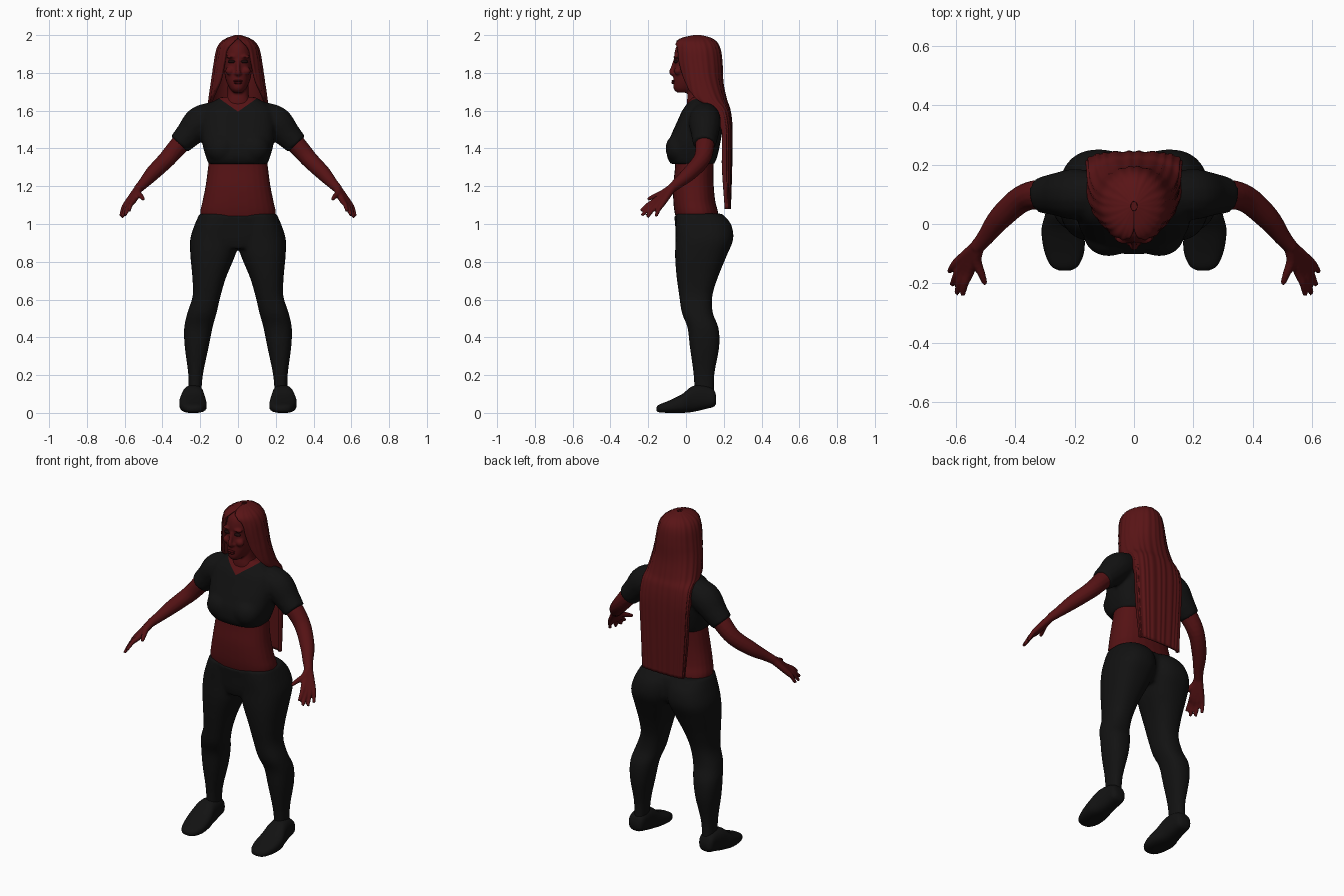
import bpy
import bmesh
from math import sin, cos, pi, copysign
from mathutils import Vector

cube = bpy.data.objects.get("Cube")
if cube:
    bpy.data.objects.remove(cube)


def material(name, r, g, b):
    mat = bpy.data.materials.new(name)
    mat.use_nodes = True
    mat.diffuse_color = (r, g, b, 1)
    bsdf = mat.node_tree.nodes["Principled BSDF"]
    bsdf.inputs["Base Color"].default_value = (r, g, b, 1)
    bsdf.inputs["Roughness"].default_value = 0.8
    return mat


skin = material("dark red skin", .09, .006, .007)
hair_red = material("dark red hair", .1, .007, .008)
lip_red = material("lip red", .06, .003, .004)
cloth = material("black cloth", .006, .006, .006)
eye_dark = material("eye shadow", .012, .003, .003)


def spline(keys, steps=5):
    """Smooth interpolation through tuples of any length."""
    out = []
    for i in range(len(keys) - 1):
        quad = [Vector(keys[min(max(i + k, 0), len(keys) - 1)]) for k in (-1, 0, 1, 2)]
        a, b, c, d = quad
        for s in range(steps):
            t = s / steps
            out.append(b + (c - a) * (t / 2) + (a * 2 - b * 5 + c * 4 - d) * (t * t / 2)
                       + (b * 3 - a - c * 3 + d) * (t ** 3 / 2))
    return out + [Vector(keys[-1])]


def skin_rings(bm, rings, both=False):
    """Bridge equal rings of points and cap the ends; optionally mirror in x."""
    for side in ((1, -1) if both else (1,)):
        loops = [[bm.verts.new((p[0] * side, p[1], p[2])) for p in ring] for ring in rings]
        n = len(loops[0])
        for lo, hi in zip(loops, loops[1:]):
            for i in range(n):
                j = (i + 1) % n
                bm.faces.new((lo[i], lo[j], hi[j], hi[i]))
        bm.faces.new(loops[0])
        bm.faces.new(loops[-1])


def loft(bm, keys, both=False, along_y=False, power=.85, n=28):
    """Rounded sections given as position, then low and high extents."""
    rings = []
    for h, a0, a1, b0, b1 in spline(keys):
        ring = []
        for i in range(n):
            c, s = cos(2 * pi * i / n), sin(2 * pi * i / n)
            a = (a0 + a1) / 2 + (a1 - a0) / 2 * copysign(abs(c) ** power, c)
            b = (b0 + b1) / 2 + (b1 - b0) / 2 * copysign(abs(s) ** power, s)
            ring.append((a, h, b) if along_y else (a, b, h))
        rings.append(ring)
    skin_rings(bm, rings, both)


def trunk(bm, keys, **options):
    """Centred loft: height, half width, front, back."""
    loft(bm, [(z, -w, w, f, b) for z, w, f, b in keys], **options)


def tube(bm, keys, both=True, n=14):
    """Round limb through points with radii."""
    pts = spline(keys)
    rings = []
    for i, p in enumerate(pts):
        tangent = (pts[min(i + 1, len(pts) - 1)] - pts[max(i - 1, 0)]).to_3d()
        u = tangent.cross(Vector((0, 0, 1))).normalized()
        v = tangent.cross(u).normalized()
        rings.append([p.to_3d() + (u * cos(2 * pi * k / n) + v * sin(2 * pi * k / n)) * p[3]
                      for k in range(n)])
    skin_rings(bm, rings, both)


def ball(bm, x, y, z, rx, ry, rz, both=True):
    for side in ((1, -1) if both else (1,)):
        made = bmesh.ops.create_uvsphere(bm, u_segments=20, v_segments=12, radius=1)["verts"]
        for v in made:
            v.co = (side * x + v.co.x * rx, y + v.co.y * ry, z + v.co.z * rz)


def finish(name, bm, mats, voxel=None, smooth=4):
    bmesh.ops.recalc_face_normals(bm, faces=bm.faces)
    for f in bm.faces:
        f.smooth = True
    mesh = bpy.data.meshes.new(name)
    bm.to_mesh(mesh)
    bm.free()
    obj = bpy.data.objects.new(name, mesh)
    bpy.context.collection.objects.link(obj)
    for m in mats:
        mesh.materials.append(m)
    if voxel:
        # fuse the overlapping pieces into one soft surface
        fuse = obj.modifiers.new("fuse", "REMESH")
        fuse.mode = "VOXEL"
        fuse.voxel_size = voxel
        fuse.use_smooth_shade = True
        relax = obj.modifiers.new("relax", "SMOOTH")
        relax.iterations = smooth
    return obj


# Body: torso, neck and head
bm = bmesh.new()
trunk(bm, [(1, .19, -.045, .17), (1.06, .2, -.06, .17), (1.12, .188, -.067, .155),
           (1.2, .172, -.068, .147), (1.28, .161, -.06, .145), (1.38, .15, -.05, .15),
           (1.5, .15, -.02, .16)])
trunk(bm, [(1.55, .09, .01, .14), (1.64, .07, .005, .14), (1.69, .056, .01, .125),
           (1.78, .055, .02, .12)])
trunk(bm, [(1.695, .022, -.045, .03), (1.715, .042, -.065, .07), (1.755, .062, -.067, .12),
           (1.8, .072, -.065, .15), (1.85, .078, -.061, .165), (1.9, .078, -.062, .165),
           (1.95, .06, -.045, .14), (1.98, .03, 0, .1)], power=.95)
# Nose, brows and cheeks
tube(bm, [(0, -.057, 1.87, .009), (0, -.07, 1.83, .01), (0, -.077, 1.803, .013),
          (0, -.066, 1.788, .009)], both=False)
ball(bm, .012, -.067, 1.797, .009, .01, .008)
ball(bm, .034, -.05, 1.885, .03, .017, .009)
ball(bm, .042, -.042, 1.81, .025, .022, .022)
# Arms, fingers and thumbs
tube(bm, [(.17, .1, 1.55, .06), (.3, .1, 1.43, .052), (.375, .085, 1.345, .046),
          (.45, .02, 1.27, .04), (.5, -.045, 1.215, .029), (.53, -.08, 1.185, .024)])
wrist = (.522, -.07, 1.195, .022)
fingers = [((.552, -.16, 1.125), (.576, -.238, 1.07)),
           ((.566, -.153, 1.115), (.597, -.234, 1.045)),
           ((.579, -.142, 1.11), (.612, -.205, 1.036)),
           ((.59, -.125, 1.108), (.621, -.16, 1.04))]
for knuckle, tip in fingers:
    middle = Vector(knuckle).lerp(Vector(tip), .5) + Vector((.003, 0, .006))
    tube(bm, [wrist, (*knuckle, .016), (*middle, .012), (*tip, .009)])
tube(bm, [wrist, (.53, -.12, 1.165, .018), (.512, -.17, 1.145, .013), (.5, -.203, 1.13, .009)])
finish("body", bm, [skin], voxel=.006, smooth=2)

# Eyes and lips
bm = bmesh.new()
ball(bm, .034, -.054, 1.86, .02, .011, .009)
finish("eyes", bm, [eye_dark])
bm = bmesh.new()
ball(bm, 0, -.066, 1.757, .024, .011, .006, both=False)
ball(bm, 0, -.066, 1.747, .021, .011, .007, both=False)
finish("lips", bm, [lip_red])

# Cropped shirt with short sleeves
bm = bmesh.new()
trunk(bm, [(1.318, .155, -.08, .15), (1.355, .17, -.1, .165), (1.42, .188, -.098, .18),
           (1.48, .196, -.075, .19), (1.54, .198, -.048, .193), (1.6, .185, -.02, .187),
           (1.64, .145, .008, .17), (1.672, .09, .03, .14)], power=.75)
ball(bm, .085, -.035, 1.4, .085, .074, .08)
tube(bm, [(.12, .1, 1.575, .075), (.2, .1, 1.54, .086), (.26, .1, 1.475, .073),
          (.312, .097, 1.422, .061)])
shirt = finish("shirt", bm, [cloth, skin], voxel=.01)

# Cut the V neckline and colour the opening as skin
baked = bpy.data.meshes.new_from_object(shirt.evaluated_get(bpy.context.evaluated_depsgraph_get()))
shirt.modifiers.clear()
bm = bmesh.new()
bm.from_mesh(baked)
for side in (1, -1):
    bmesh.ops.bisect_plane(bm, geom=bm.verts[:] + bm.edges[:] + bm.faces[:], dist=.0001,
                           plane_co=(0, 0, 1.595), plane_no=(-.7 * side, 0, 1))
for f in bm.faces:
    c = f.calc_center_median()
    f.material_index = int(c.z > 1.595 + .7 * abs(c.x) and c.y < .1)
    f.smooth = True
bm.to_mesh(baked)
bm.free()
shirt.data = baked

# Leggings: pelvis and both legs
bm = bmesh.new()
trunk(bm, [(.87, .13, -.04, .17), (.92, .2, -.052, .2), (1, .215, -.058, .2),
           (1.045, .206, -.063, .185)])
loft(bm, [(.08, .195, .262, .045, .15), (.2, .186, .263, .04, .15), (.35, .155, .282, .02, .176),
          (.45, .135, .285, .008, .172), (.53, .113, .268, -.022, .142),
          (.62, .092, .24, -.036, .14), (.72, .062, .242, -.05, .17),
          (.83, .016, .252, -.058, .215), (.92, -.01, .253, -.055, .25),
          (1, -.01, .228, -.055, .238), (1.055, 0, .203, -.05, .19)], both=True)
finish("leggings", bm, [cloth], voxel=.01)

# Shoes
bm = bmesh.new()
loft(bm, [(-.157, .215, .25, .01, .03), (-.14, .187, .28, .003, .045), (-.09, .167, .302, 0, .065),
          (-.02, .168, .311, 0, .1), (.035, .178, .298, .005, .142), (.1, .183, .286, .02, .145),
          (.145, .19, .28, .032, .125), (.16, .21, .262, .05, .09)],
     both=True, along_y=True, power=.75)
finish("shoes", bm, [cloth])

# Long hair: open at the face, flattening into a sheet down the back
bm = bmesh.new()
rings = []
hair_keys = [(1.08, .142, .17, .238, 1.57), (1.3, .155, .13, .245, 1.57), (1.5, .165, .12, .247, 1.57),
             (1.6, .163, .1, .237, 1.62), (1.66, .158, 0, .218, 1.95), (1.75, .145, -.04, .2, 2.35),
             (1.85, .13, -.062, .195, 2.5), (1.92, .117, -.066, .186, 2.57),
             (1.96, .096, -.06, .168, 2.85), (1.985, .06, -.025, .135, 3.12),
             (2, .015, .04, .08, 3.14)]
steps = 72
for z, w, front, back, reach in spline(hair_keys, 8):
    flat = min(max((z - 1.3) / .5, .4), 1)
    thick = min(.018, w / 3, (back - front) / 4)

    def arc(inset, ripple):
        pts = []
        for i in range(steps + 1):
            t = reach * (2 * i / steps - 1)
            groove = inset + ripple * (.5 + .5 * cos(24 * t + sin(9 * t)))
            c = copysign(abs(cos(t)) ** flat, cos(t))
            half = (back - front) / 2 - groove
            pts.append(((w - groove) * sin(t), (front + back) / 2 + half * c, z))
        return pts

    rings.append(arc(0, thick / 4) + arc(thick, 0)[::-1])
skin_rings(bm, rings)
finish("hair", bm, [hair_red])
